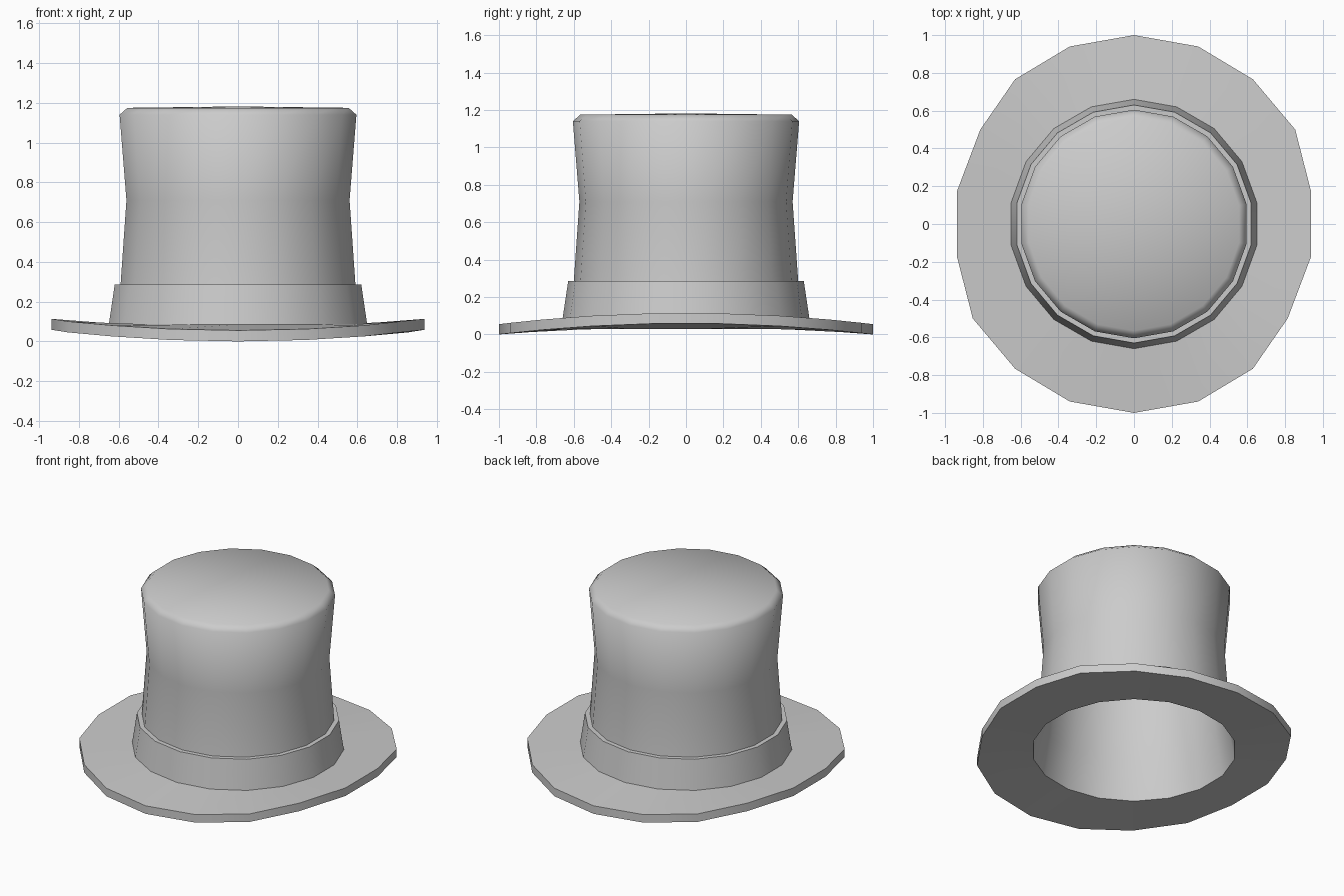
import bpy, bmesh
from math import sin, cos, radians

SIDES = 18

cube = bpy.data.objects.get("Cube")
if cube:
    bpy.data.objects.remove(cube, do_unlink=True)

felt = bpy.data.materials.new("grey felt")
felt.use_nodes = True
GREY = (0.6, 0.6, 0.6, 1)
felt.diffuse_color = GREY
felt.node_tree.nodes["Principled BSDF"].inputs["Base Color"].default_value = GREY


def bend(x, y, z):
    """Curl the outer brim upwards on the left and right sides."""
    curl = x * x
    nx = x * (1 - 0.05 * curl)
    if 0.8 < abs(x) < 0.9:                      # slight skew of the rim
        nx *= 1.024 if x * y > 0 else 0.976
    return nx, y, z + 0.06 * curl


def lathe(name, profile, deform=None):
    """Revolve (radius, height) points; radius 0 becomes a single pole."""
    bm = bmesh.new()
    rings = []
    for r, z in profile:
        if r == 0:
            rings.append([bm.verts.new((0, 0, z))] * SIDES)
            continue
        ring = []
        for i in range(SIDES):
            a = radians(90 + 360 * i / SIDES)
            p = (r * cos(a), r * sin(a), z)
            if deform and r > 0.9:
                p = deform(*p)
            ring.append(bm.verts.new(p))
        rings.append(ring)
    for low, high in zip(rings, rings[1:]):
        for i in range(SIDES):
            j = (i + 1) % SIDES
            corners = dict.fromkeys((low[i], low[j], high[j], high[i]))
            bm.faces.new(list(corners))
    mesh = bpy.data.meshes.new(name)
    bm.to_mesh(mesh)
    bm.free()
    mesh.materials.append(felt)
    obj = bpy.data.objects.new(name, mesh)
    bpy.context.collection.objects.link(obj)
    bpy.ops.object.select_all(action='DESELECT')
    obj.select_set(True)
    bpy.context.view_layer.objects.active = obj
    bpy.ops.object.shade_smooth_by_angle(angle=radians(60))
    return obj


# Curled brim, from the head opening out and back to the band
lathe("brim", [(0.635, 0.03), (1, 0), (1, 0.055), (0.66, 0.085)], bend)

# Band with a small ledge on top
lathe("hat_band", [(0.66, 0.085), (0.63, 0.285), (0.6, 0.285)])

# Waisted crown with a bevelled, slightly domed top
lathe("crown", [(0.6, 0.285), (0.57, 0.71), (0.605, 1.14),
                (0.565, 1.175), (0, 1.182)])

# Hollow inside
lathe("lining", [(0, 1.15), (0.575, 1.13), (0.55, 0.71),
                 (0.59, 0.285), (0.635, 0.03)])
